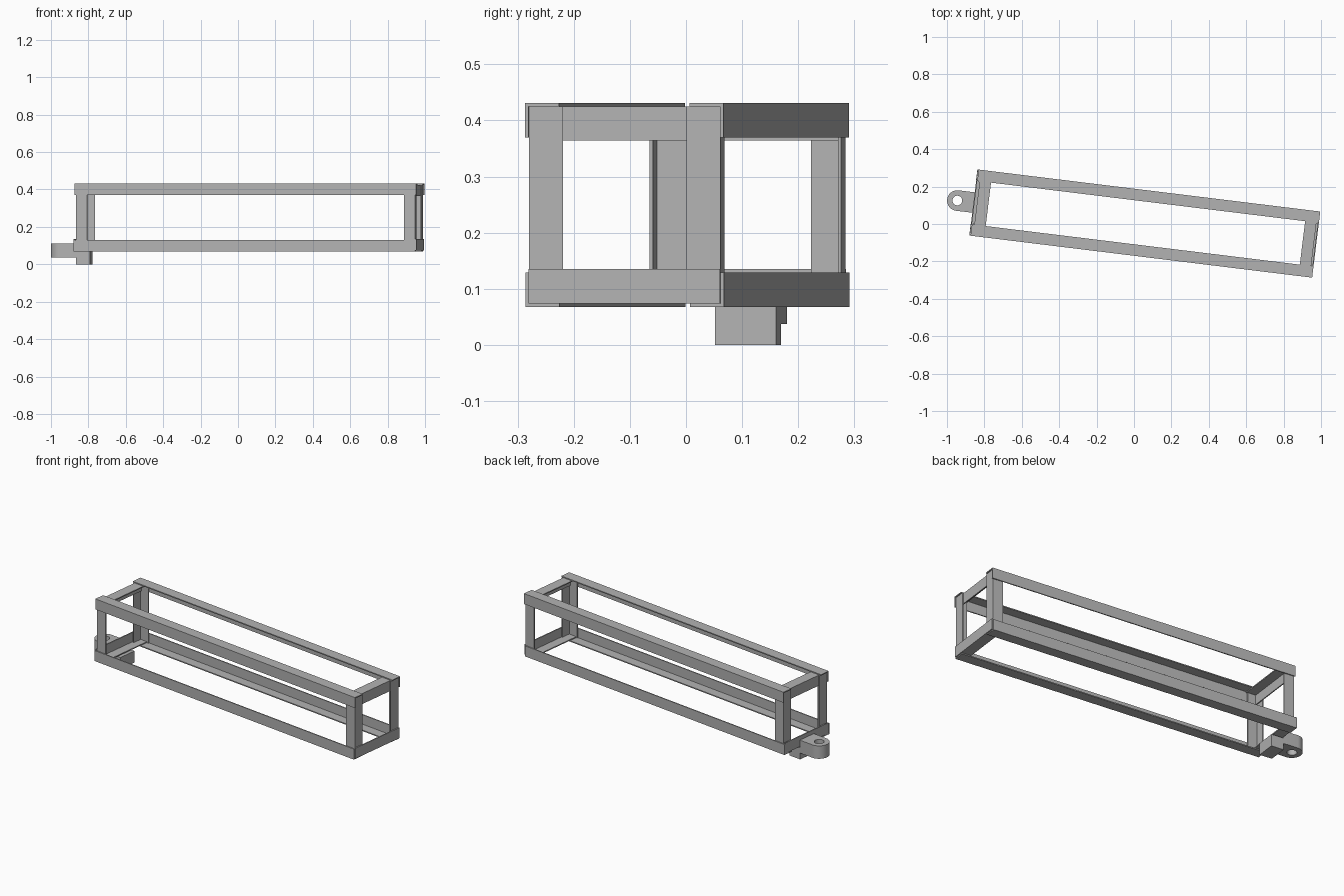
import bpy, bmesh, math
from mathutils import Matrix

if "Cube" in bpy.data.objects:
    bpy.data.objects.remove(bpy.data.objects["Cube"])

steel = bpy.data.materials.new("plain_grey")
steel.use_nodes = True
GREY = (0.45, 0.45, 0.45, 1)
steel.diffuse_color = GREY
steel.node_tree.nodes["Principled BSDF"].inputs["Base Color"].default_value = GREY

# The whole frame stands slightly turned about the vertical
PLACE = Matrix.Translation((0.061, 0.002, 0)) @ Matrix.Rotation(math.radians(-7), 4, 'Z')
W = 0.178            # half width
LEG, T = 0.061, 0.006  # angle-bar leg and thickness
BASE, TOP = 0.068, 0.431
IN = W - T


def finish(name, bm):
    bmesh.ops.recalc_face_normals(bm, faces=bm.faces)
    mesh = bpy.data.meshes.new(name)
    bm.to_mesh(mesh)
    bm.free()
    mesh.materials.append(steel)
    obj = bpy.data.objects.new(name, mesh)
    obj.matrix_world = PLACE
    bpy.context.collection.objects.link(obj)
    return obj


def prism(name, outline, sweep):
    """Extrude a closed flat outline along a vector."""
    bm = bmesh.new()
    face = bm.faces.new([bm.verts.new(p) for p in outline])
    new = bmesh.ops.extrude_face_region(bm, geom=[face])["geom"]
    bmesh.ops.translate(bm, vec=sweep, verts=[v for v in new if isinstance(v, bmesh.types.BMVert)])
    return finish(name, bm)


def angle(u, v, su, sv):
    """L section with its outer corner at (u, v) and legs towards su, sv."""
    pts = [(0, 0), (LEG, 0), (LEG, T), (T, T), (T, LEG), (0, LEG)]
    return [(u + su * a, v + sv * b) for a, b in pts]


# Long rails and cross rails, top and bottom
for level, z, sz, shift in (("bottom", BASE, 1, -0.007), ("top", TOP, -1, 0)):
    for side, s in (("front", -1), ("back", 1)):
        sec = angle(s * W, z, -s, sz)
        prism(f"{level}_{side}_rail", [(-0.92 + shift, y, h) for y, h in sec], (1.84, 0, 0))
    for side, s in (("right", -1), ("left", 1)):
        outer = 0.907 if level == "top" else (0.92 if s > 0 else 0.926)
        sec = angle(s * outer, z + sz * T, -s, sz)
        prism(f"{level}_{side}_cross_rail", [(x, -IN, h) for x, h in sec], (0, 2 * IN, 0))

# Corner posts nested inside the rails
for side, sx in (("right", -1), ("left", 1)):
    for end, sy in (("front", -1), ("back", 1)):
        sec = angle(sx * 0.914, sy * IN, -sx, -sy)
        prism(f"{end}_{side}_post", [(x, y, BASE + T) for x, y in sec], (0, 0, TOP - BASE - 2 * T))

# Hitch block below the end rail
R = 0.055
prism("hitch_block", [(-0.927, -R, 0), (-0.853, -R, 0), (-0.853, R, 0), (-0.927, R, 0)], (0, 0, BASE))

# Rounded hitch ear with a pin hole
EAR_X, EAR_Z, EAR_H, HOLE = -1.013, 0.037, 0.075, 0.026
arc = [math.pi * (0.5 + i / 20) for i in range(21)]
outline = [(EAR_X + R * math.cos(a), R * math.sin(a), EAR_Z) for a in arc]
ear = prism("hitch_ear", outline + [(-0.926, -R, EAR_Z), (-0.926, R, EAR_Z)], (0, 0, EAR_H))
ring = [math.tau * i / 32 for i in range(32)]
cutter = prism("pin_hole_cutter", [(EAR_X + HOLE * math.cos(a), HOLE * math.sin(a), 0) for a in ring], (0, 0, 0.2))
cutter.hide_render = True
cutter.hide_viewport = True
cut = ear.modifiers.new("pin_hole", 'BOOLEAN')
cut.operation = 'DIFFERENCE'
cut.solver = 'EXACT'
cut.object = cutter

# Smooth the round ear while keeping its edges sharp
bpy.ops.object.select_all(action='DESELECT')
ear.select_set(True)
bpy.context.view_layer.objects.active = ear
bpy.ops.object.shade_smooth_by_angle(angle=math.radians(30))
